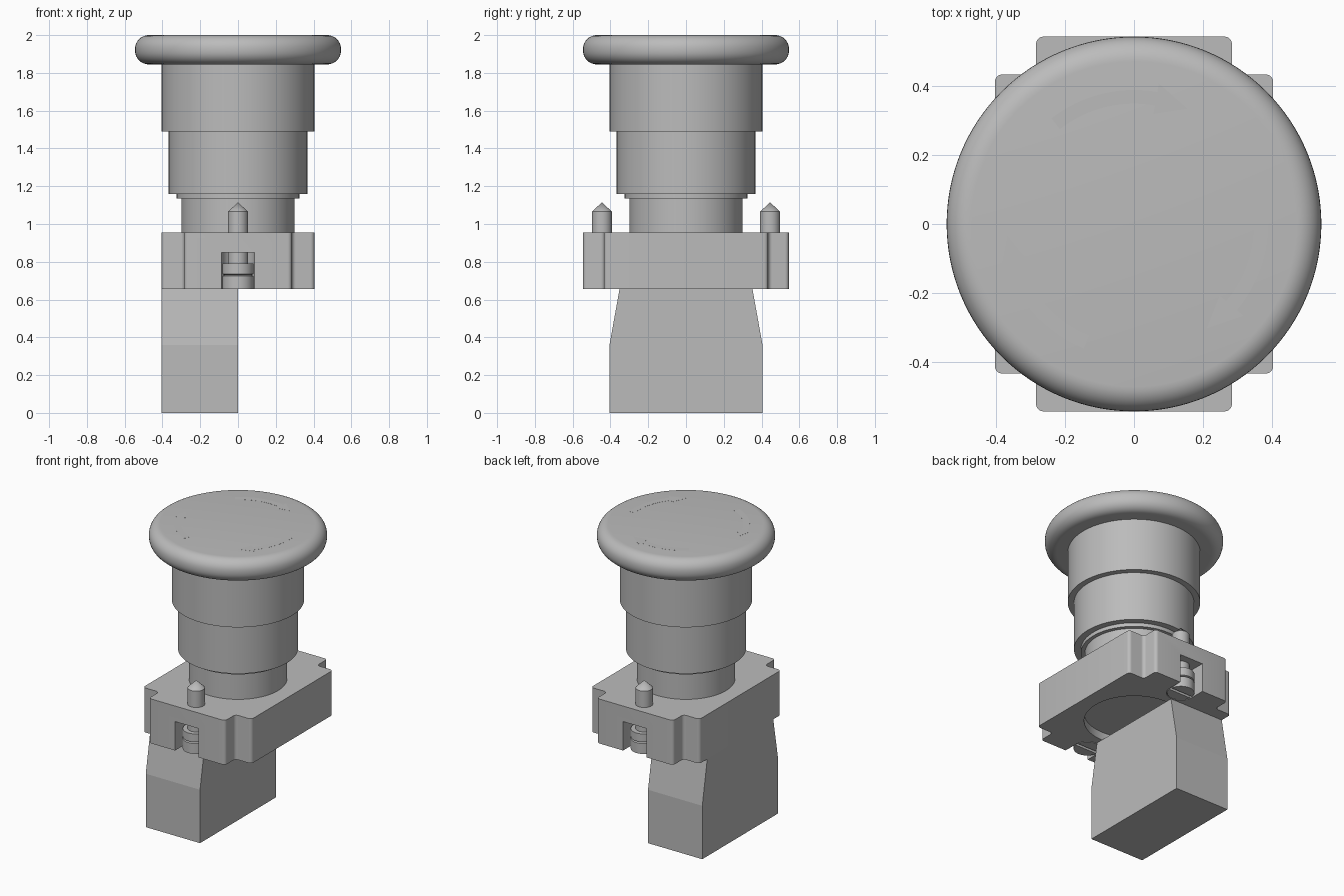
import bpy, bmesh, math

if "Cube" in bpy.data.objects:
    bpy.data.objects.remove(bpy.data.objects["Cube"], do_unlink=True)

grey = bpy.data.materials.new("plain grey")
grey.use_nodes = True
GREY = (0.5, 0.5, 0.5, 1)
grey.diffuse_color = GREY
grey.node_tree.nodes["Principled BSDF"].inputs["Base Color"].default_value = GREY


def finish(name, bm):
    """Turn a bmesh into a grey object."""
    bmesh.ops.recalc_face_normals(bm, faces=bm.faces)
    mesh = bpy.data.meshes.new(name)
    bm.to_mesh(mesh)
    bm.free()
    mesh.materials.append(grey)
    obj = bpy.data.objects.new(name, mesh)
    bpy.context.collection.objects.link(obj)
    return obj


def select(obj):
    bpy.ops.object.select_all(action='DESELECT')
    obj.select_set(True)
    bpy.context.view_layer.objects.active = obj


def smooth(obj):
    select(obj)
    bpy.ops.object.shade_smooth_by_angle(angle=math.radians(30))
    return obj


def lathe(name, profile, x=0, y=0, steps=96):
    """Spin (radius, height) points, running from axis to axis, around z."""
    bm = bmesh.new()
    verts = [bm.verts.new((r, 0, z)) for r, z in profile]
    edges = [bm.edges.new(pair) for pair in zip(verts, verts[1:])]
    bmesh.ops.spin(bm, geom=verts + edges, cent=(0, 0, 0), axis=(0, 0, 1),
                   angle=math.tau, steps=steps, use_merge=True)
    bmesh.ops.remove_doubles(bm, verts=bm.verts, dist=1e-5)
    bmesh.ops.translate(bm, verts=bm.verts, vec=(x, y, 0))
    return finish(name, bm)


def prism(name, points, direction, round_radius=0):
    """Extrude a flat outline, optionally rounding the extruded edges."""
    bm = bmesh.new()
    face = bm.faces.new([bm.verts.new(p) for p in points])
    result = bmesh.ops.extrude_face_region(bm, geom=[face])
    moved = {g for g in result["geom"] if isinstance(g, bmesh.types.BMVert)}
    bmesh.ops.translate(bm, verts=list(moved), vec=direction)
    if round_radius:
        sides = [e for e in bm.edges if (e.verts[0] in moved) != (e.verts[1] in moved)]
        bmesh.ops.bevel(bm, geom=sides, offset=round_radius, segments=5,
                        profile=0.5, affect='EDGES')
    return finish(name, bm)


def cut(obj, cutter):
    cutter.hide_render = True
    mod = obj.modifiers.new("cut", 'BOOLEAN')
    mod.operation = 'DIFFERENCE'
    mod.solver = 'EXACT'
    mod.object = cutter
    select(obj)
    bpy.ops.object.modifier_apply(modifier=mod.name)
    bpy.data.objects.remove(cutter, do_unlink=True)


# Mounting plate with a tab at front and back
BASE, TOP = 0.655, 0.955
quarter = [(0.405, 0), (0.405, 0.435), (0.285, 0.435), (0.285, 0.545)]
right = [(x, -y) for x, y in quarter[:0:-1]] + quarter[1:]
outline = right + [(-x, -y) for x, y in right]
plate = prism("mounting_plate", [(x, y, BASE) for x, y in outline],
              (0, 0, TOP - BASE), 0.022)

# Round recess underneath and a screw notch in each tab
cut(plate, lathe("recess_cutter", [(0, 0.6), (0.305, 0.6), (0.305, 0.71), (0, 0.71)]))
SCREW_Y = 0.445
for side in (-1, 1):
    a = [math.pi * i / 16 for i in range(17)]
    arch = [(0.088 * math.cos(t), side * (SCREW_Y - 0.088 * math.sin(t)), 0.6) for t in a]
    arch += [(-0.088, side * 0.6, 0.6), (0.088, side * 0.6, 0.6)]
    cut(plate, prism("notch_cutter", arch, (0, 0, 0.25)))
smooth(plate)

# Clamping screws: slotted head in the notch, pointed shank above the plate
for side, place in ((-1, "front"), (1, "back")):
    screw = lathe(place + "_screw", [
        (0, BASE), (0.083, BASE), (0.083, 0.725), (0.07, 0.73), (0.083, 0.735),
        (0.083, 0.79), (0.053, 0.79), (0.053, 1.065), (0, 1.115)],
        0, side * SCREW_Y, 32)
    y = side * SCREW_Y
    slot = [(-0.1, y - 0.01, 0.6), (0.1, y - 0.01, 0.6),
            (0.1, y + 0.01, 0.6), (-0.1, y + 0.01, 0.6)]
    cut(screw, prism("slot_cutter", slot, (0, 0, 0.08)))
    smooth(screw)

# Contact block on one half of the underside
half = [(0.405, 0), (0.405, 0.36), (0.352, BASE)]
side_shape = half + [(-y, z) for y, z in reversed(half)]
prism("contact_block", [(-0.405, y, z) for y, z in side_shape], (0.405, 0, 0))

# Stepped barrel
smooth(lathe("barrel", [
    (0, 0.94), (0.3, 0.94), (0.3, 1.135), (0.325, 1.135), (0.325, 1.16),
    (0.367, 1.16), (0.367, 1.49), (0.405, 1.49), (0.405, 1.86), (0, 1.86)]))

# Mushroom cap with a rounded rim
LOW, HIGH, R = 1.845, 2.0, 0.072
rim = []
for start, zc in ((-90, LOW + R), (0, HIGH - R)):
    for i in range(9):
        t = math.radians(start + 90 * i / 8)
        rim.append((0.545 - R + R * math.cos(t), zc + R * math.sin(t)))
smooth(lathe("push_cap", [(0, LOW)] + rim + [(0, HIGH)], steps=128))

# Three thin curved arrows on the cap
for k in range(3):
    def polar(r, deg):
        t = math.radians(deg + 120 * k)
        return (r * math.cos(t), r * math.sin(t), HIGH - 0.001)
    sweep = [80 + 4 * i for i in range(13)]
    arrow = [polar(0.39, d) for d in sweep] + [polar(0.35, d) for d in reversed(sweep)]
    arrow += [polar(0.325, 80), polar(0.37, 65), polar(0.415, 80)]
    prism("turn_arrow_%d" % (k + 1), arrow, (0, 0, 0.0015))
